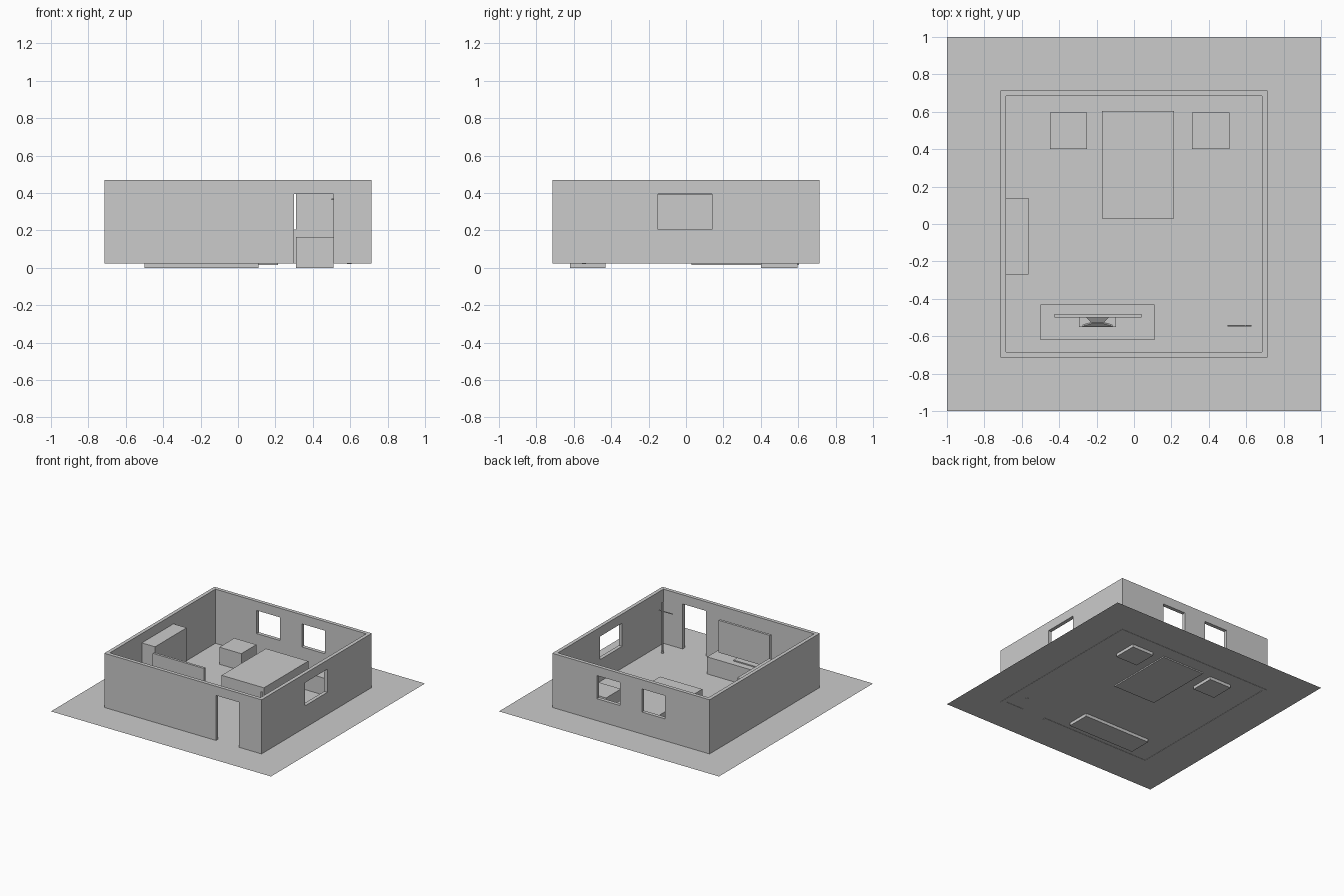
import bpy, bmesh, math
from mathutils import Vector

if "Cube" in bpy.data.objects:
    bpy.data.objects.remove(bpy.data.objects["Cube"])

FLOOR = 0.025


def box(name, x0, x1, y0, y1, z0, z1):
    bm = bmesh.new()
    bmesh.ops.create_cube(bm, size=1)
    for v in bm.verts:
        v.co = Vector((x1 if v.co.x > 0 else x0,
                       y1 if v.co.y > 0 else y0,
                       z1 if v.co.z > 0 else z0))
    return finish(name, bm)


def finish(name, bm):
    bmesh.ops.recalc_face_normals(bm, faces=bm.faces)
    me = bpy.data.meshes.new(name)
    bm.to_mesh(me)
    bm.free()
    ob = bpy.data.objects.new(name, me)
    bpy.context.collection.objects.link(ob)
    return ob


def loft(name, rings):
    """Closed solid through matching point rings."""
    bm = bmesh.new()
    vs = [[bm.verts.new(p) for p in r] for r in rings]
    n = len(vs[0])
    for a, b in zip(vs, vs[1:]):
        for i in range(n):
            bm.faces.new((a[i], a[(i + 1) % n], b[(i + 1) % n], b[i]))
    bm.faces.new(vs[0])
    bm.faces.new(vs[-1])
    return finish(name, bm)


def cylinder(name, p, q, r, sides=12):
    p, q = Vector(p), Vector(q)
    bm = bmesh.new()
    bmesh.ops.create_cone(bm, cap_ends=True, segments=sides, radius1=r,
                          radius2=r, depth=(q - p).length)
    ob = finish(name, bm)
    ob.location = (p + q) / 2
    ob.rotation_euler = (q - p).to_track_quat('Z', 'Y').to_euler()
    return ob


# Floor sheet
bpy.ops.mesh.primitive_plane_add(size=2, location=(0, 0, FLOOR))
bpy.context.object.name = "floor"

# Walls: hollow box with door and window openings cut out
walls = box("walls", -0.715, 0.715, -0.715, 0.715, 0.023, 0.47)
cuts = [
    (-0.685, 0.685, -0.685, 0.685, -0.1, 0.6),   # room
    (0.30, 0.51, -0.8, -0.6, -0.1, 0.395),       # door
    (0.6, 0.8, -0.15, 0.14, 0.205, 0.395),       # right window
    (-0.31, -0.10, 0.6, 0.8, 0.205, 0.395),      # back windows
    (0.10, 0.31, 0.6, 0.8, 0.205, 0.395),
]
bpy.context.view_layer.objects.active = walls
for c in cuts:
    cutter = box("cutter", *c)
    cutter.hide_render = True
    mod = walls.modifiers.new("cut", 'BOOLEAN')
    mod.operation = 'DIFFERENCE'
    mod.solver = 'EXACT'
    mod.object = cutter
    bpy.ops.object.modifier_apply(modifier=mod.name)
    bpy.data.objects.remove(cutter)

# Furniture
box("bed", -0.17, 0.215, 0.03, 0.605, 0.015, 0.15)
for side, x in (("left", -0.45), ("right", 0.31)):
    box(side + "_nightstand", x, x + 0.2, 0.4, 0.595, 0, 0.165)
box("cupboard", -0.685, -0.565, -0.27, 0.14, 0.028, 0.393)
box("media_cabinet", -0.50, 0.11, -0.62, -0.43, 0, 0.165)

# Television: panel, foot, curved back of the foot, neck
box("screen", -0.425, 0.04, -0.50, -0.48, 0.2, 0.465)
box("screen_foot", -0.295, -0.095, -0.55, -0.482, 0.165, 0.174)
cx = -0.195
arc = [(math.cos(math.pi * i / 12), math.sin(math.pi * i / 12)) for i in range(13)]
loft("foot_hump", [[(cx + 0.085 * c, -0.548 + 0.02 * s, 0.174) for c, s in arc],
                   [(cx + 0.03 * c, -0.532 + 0.012 * s, 0.19) for c, s in arc]])
loft("screen_neck", [
    [(cx + sx * w, y, z) for sx, y, z in ((-1, y0, z0), (1, y0, z0), (1, y0, z1), (-1, y0, z1))]
    for w, y0, z0, z1 in ((0.03, -0.53, 0.174, 0.25), (0.06, -0.50, 0.2, 0.27))])

# Coat stand
cylinder("coat_stand_pole", (0.595, -0.545, 0.02), (0.595, -0.545, 0.44), 0.006)
cylinder("coat_stand_base", (0.595, -0.545, 0.02), (0.595, -0.545, 0.03), 0.011)
cylinder("coat_stand_arm", (0.50, -0.545, 0.367), (0.627, -0.545, 0.367), 0.004)
